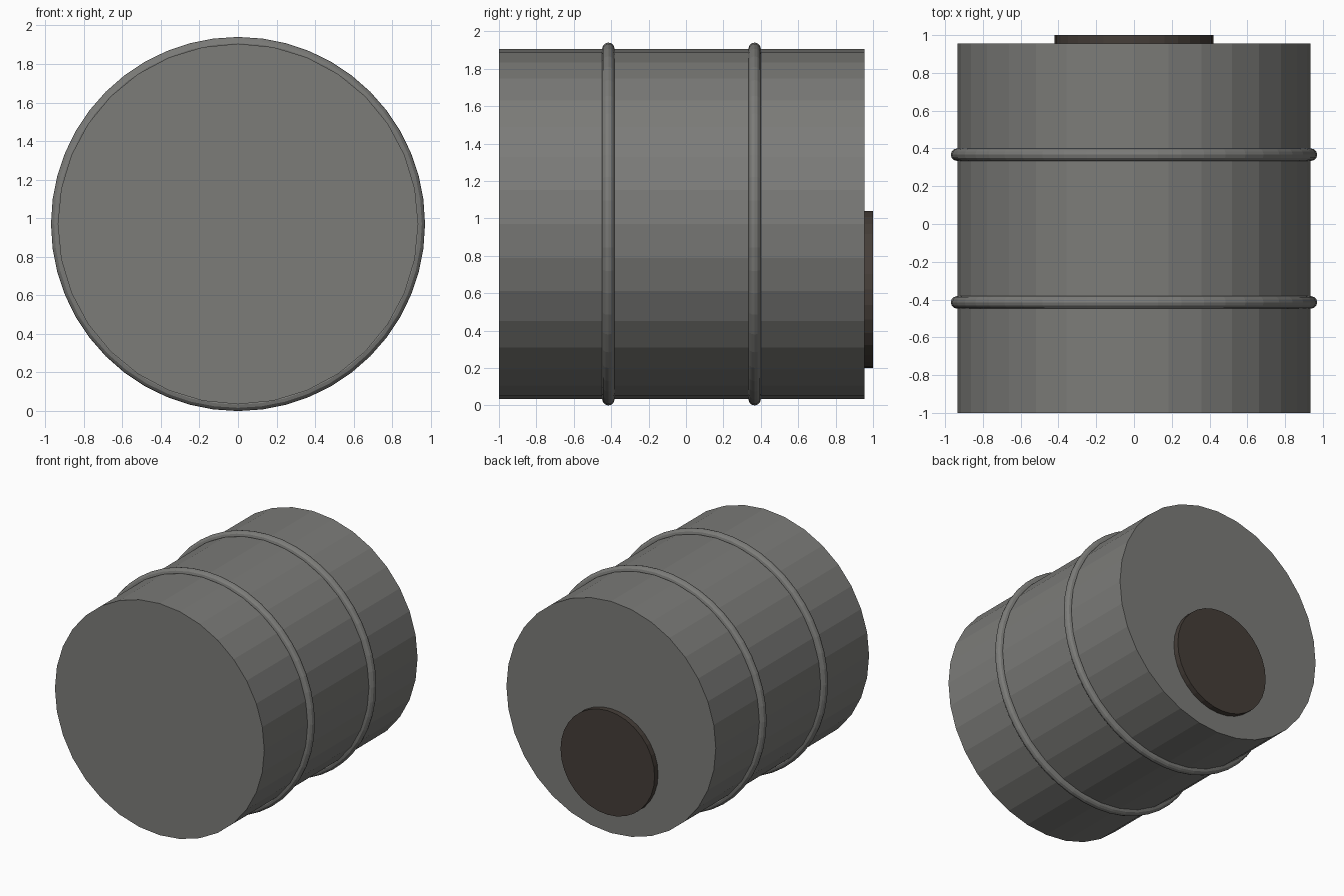
import bpy
from math import pi

if "Cube" in bpy.data.objects:
    bpy.data.objects.remove(bpy.data.objects["Cube"])

CZ = 0.97      # height of the drum axis
R = 0.935      # drum radius


def material(name, colour):
    m = bpy.data.materials.new(name)
    m.diffuse_color = (*colour, 1)
    m.use_nodes = True
    m.node_tree.nodes["Principled BSDF"].inputs["Base Color"].default_value = m.diffuse_color
    return m


steel = material("dark_grey", (0.2, 0.2, 0.19))
dark = material("dark_brown", (0.06, 0.048, 0.04))


def disc(name, radius, y0, y1, z, mat):
    """Cylinder lying along y."""
    bpy.ops.mesh.primitive_cylinder_add(
        vertices=32, radius=radius, depth=y1 - y0,
        location=(0, (y0 + y1) / 2, z), rotation=(pi / 2, 0, 0))
    ob = bpy.context.object
    ob.name = name
    ob.data.materials.append(mat)


def hoop(name, y):
    bpy.ops.mesh.primitive_torus_add(
        major_segments=48, minor_segments=12,
        major_radius=R + 0.002, minor_radius=0.033,
        location=(0, y, CZ), rotation=(pi / 2, 0, 0))
    ob = bpy.context.object
    ob.name = name
    ob.data.materials.append(steel)


# Drum body on its side
disc("drum_body", R, -1, 0.955, CZ, steel)
# Raised hoops around the body
hoop("front_hoop", -0.415)
hoop("back_hoop", 0.367)
# Off-centre plug on the back end
disc("plug", 0.42, 0.94, 1.0, 0.62, dark)
